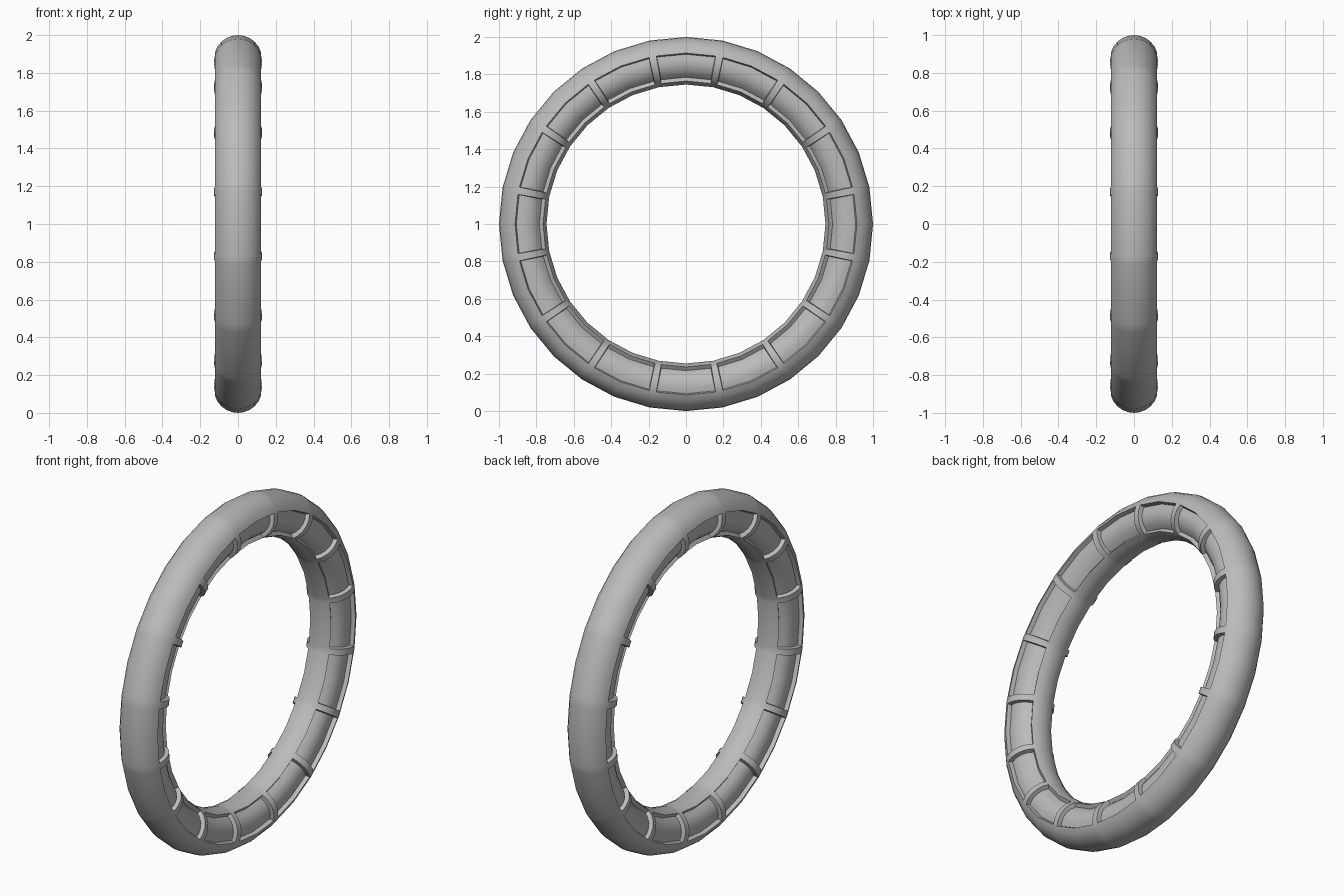
import bpy, bmesh
from math import sin, cos, pi, radians

cube = bpy.data.objects.get("Cube")
if cube:
    bpy.data.objects.remove(cube)

MAJOR, MINOR = 0.8725, 0.1275   # ring radius and tube radius
PANELS = 16
DEPTH = 0.024                   # how deep the side panels are sunk
RIB = radians(1.25)             # half angle of a rib
HIGH, LOW = 19, -58             # tube angles that bound a side panel

grey = bpy.data.materials.new("plain grey")
grey.use_nodes = True
grey.diffuse_color = (0.5, 0.5, 0.5, 1)
grey.node_tree.nodes["Principled BSDF"].inputs["Base Color"].default_value = (0.5, 0.5, 0.5, 1)


def span(start, end, steps):
    return [radians(start + (end - start) * i / steps) for i in range(steps)]


# Tube section: each stretch is marked as panel or plain
stretches = [(LOW, HIGH, 5, True), (HIGH, 180 - HIGH, 10, False),
             (180 - HIGH, 180 - LOW, 5, True), (180 - LOW, 360 + LOW, 5, False)]
section = [(t, panel) for a, b, n, panel in stretches for t in span(a, b, n)]

# Stations round the ring: panel middle, rib edge, rib middle, rib edge
step = 2 * pi / PANELS
stations = []
for k in range(PANELS):
    mid = k * step
    rib = mid + step / 2
    stations += [(mid, True), (rib - RIB, False), (rib, False), (rib + RIB, True)]


def ring_point(angle, t):
    # Keep the rib edges on the straight sides of the faceted ring
    half = step / 4
    off = angle % (2 * half) - half
    r = (MAJOR + MINOR * sin(t)) * cos(half) / cos(off)
    return (MINOR * cos(t), r * sin(angle), 1 + r * cos(angle))


bm = bmesh.new()
loops = [[bm.verts.new(ring_point(a, t)) for t, _ in section] for a, _ in stations]
sunk = []
for i, (_, open_bay) in enumerate(stations):
    here, there = loops[i], loops[(i + 1) % len(loops)]
    for j, (_, panel) in enumerate(section):
        k = (j + 1) % len(section)
        face = bm.faces.new((here[j], here[k], there[k], there[j]))
        if open_bay and panel:
            sunk.append(face)
bmesh.ops.recalc_face_normals(bm, faces=bm.faces)

# Sink the panels between the ribs on both sides
bmesh.ops.inset_region(bm, faces=sunk, thickness=0.002, depth=-DEPTH, use_even_offset=True)

mesh = bpy.data.meshes.new("ribbed_ring")
bm.to_mesh(mesh)
bm.free()
mesh.materials.append(grey)
ring = bpy.data.objects.new("ribbed_ring", mesh)
bpy.context.collection.objects.link(ring)
bpy.context.view_layer.objects.active = ring
ring.select_set(True)
bpy.ops.object.shade_smooth_by_angle(angle=radians(35))
